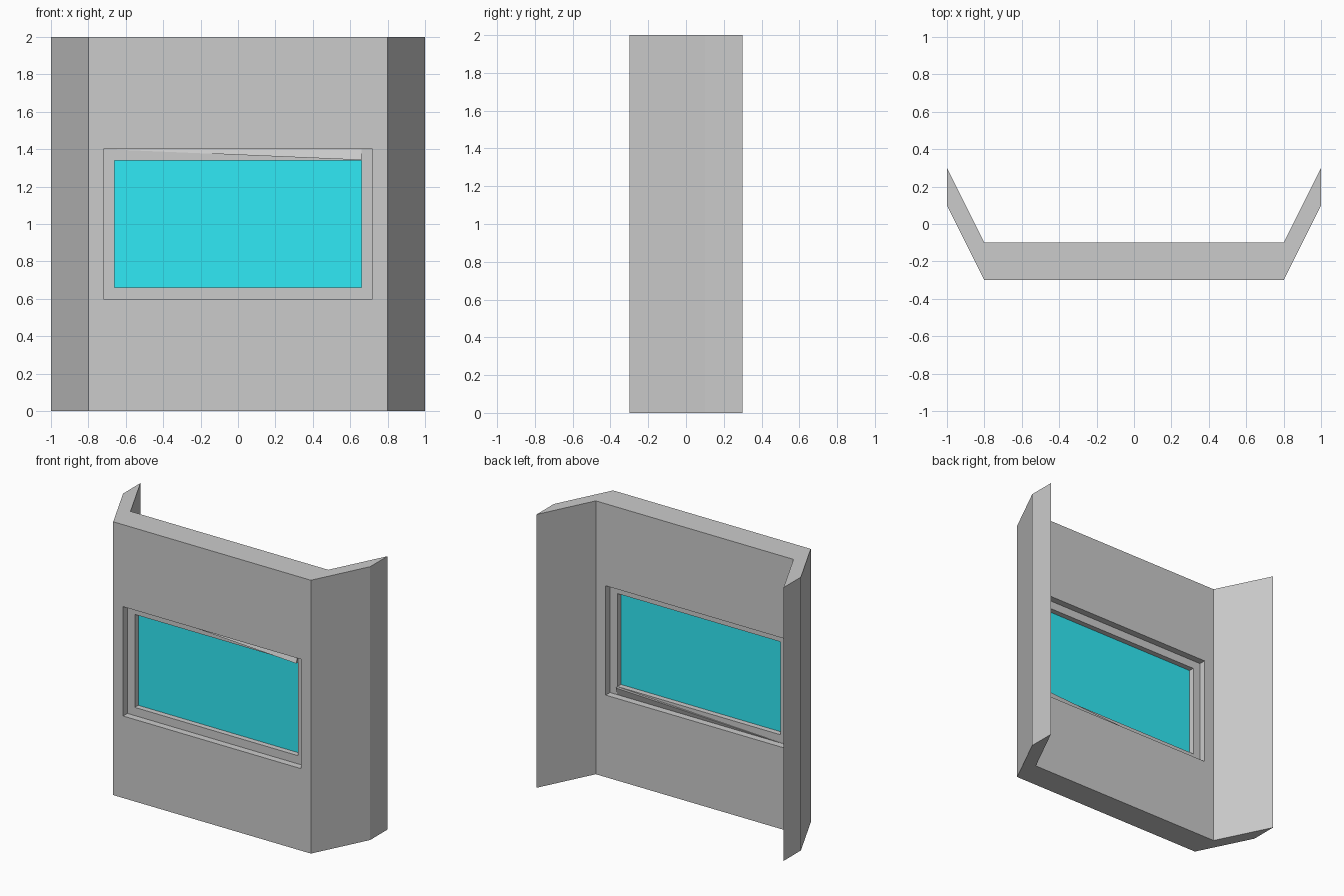
import bpy, bmesh

if "Cube" in bpy.data.objects:
    bpy.data.objects.remove(bpy.data.objects["Cube"])

WALL_Y = -0.2          # mid-depth of the wall's front panel
MID_Z = 1.0            # height of the window centre


def make_object(name, bm):
    bmesh.ops.recalc_face_normals(bm, faces=bm.faces)
    mesh = bpy.data.meshes.new(name)
    bm.to_mesh(mesh)
    bm.free()
    obj = bpy.data.objects.new(name, mesh)
    bpy.context.collection.objects.link(obj)
    return obj


def box(name, width, depth, height):
    bm = bmesh.new()
    bmesh.ops.create_cube(bm, size=1)
    bmesh.ops.scale(bm, vec=(width, depth, height), verts=bm.verts)
    bmesh.ops.translate(bm, vec=(0, WALL_Y, MID_Z), verts=bm.verts)
    return make_object(name, bm)


# Wall: plan outline with swept-back wings, extruded upwards
half = [(0.8, -0.3), (1.0, 0.1), (1.0, 0.3), (0.8, -0.1)]
plan = half + [(-x, y) for x, y in reversed(half)]
bm = bmesh.new()
floor = bm.faces.new([bm.verts.new((x, y, 0)) for x, y in plan])
side = bmesh.ops.extrude_face_region(bm, geom=[floor])["geom"]
bmesh.ops.translate(bm, vec=(0, 0, 2),
                    verts=[v for v in side if isinstance(v, bmesh.types.BMVert)])
wall = make_object("wall", bm)

# Window opening cut through the wall
cutter = box("opening_cutter", 1.44, 0.5, 0.8)
cutter.hide_render = True
cutter.hide_viewport = True
cut = wall.modifiers.new("opening", "BOOLEAN")
cut.operation = "DIFFERENCE"
cut.solver = "EXACT"
cut.object = cutter

# Window frame: mitred rectangular ring, recessed on both sides
bm = bmesh.new()
corners = [(-1, -1), (1, -1), (1, 1), (-1, 1)]
loops = [[bm.verts.new((sx * w, WALL_Y + y, MID_Z + sz * h)) for sx, sz in corners]
         for w, h, y in [(0.72, 0.4, -0.05), (0.66, 0.34, -0.05),
                         (0.66, 0.34, 0.05), (0.72, 0.4, 0.05)]]
for k in range(4):
    a, b = loops[k], loops[(k + 1) % 4]
    for i in range(4):
        j = (i + 1) % 4
        bm.faces.new((a[i], a[j], b[j], b[i]))
make_object("window_frame", bm)

# Slim slanted trims: front top edge and back bottom edge
for name, s in [("front_top_trim", 1), ("back_bottom_trim", -1)]:
    bm = bmesh.new()
    v = [bm.verts.new((x, WALL_Y - s * y, MID_Z + s * z)) for x, y, z in
         [(-0.72, 0.05, 0.4), (0.66, 0.05, 0.4), (0.66, 0.05, 0.342), (0.66, 0.07, 0.342)]]
    for f in [(0, 1, 2), (0, 1, 3), (1, 2, 3), (0, 2, 3)]:
        bm.faces.new([v[i] for i in f])
    make_object(name, bm)

# Glass pane
glass = box("glass_pane", 1.32, 0.02, 0.68)
mat = bpy.data.materials.new("cyan_glass")
mat.diffuse_color = (0.03, 0.82, 0.92, 1)
mat.use_nodes = True
mat.node_tree.nodes["Principled BSDF"].inputs["Base Color"].default_value = mat.diffuse_color
glass.data.materials.append(mat)
